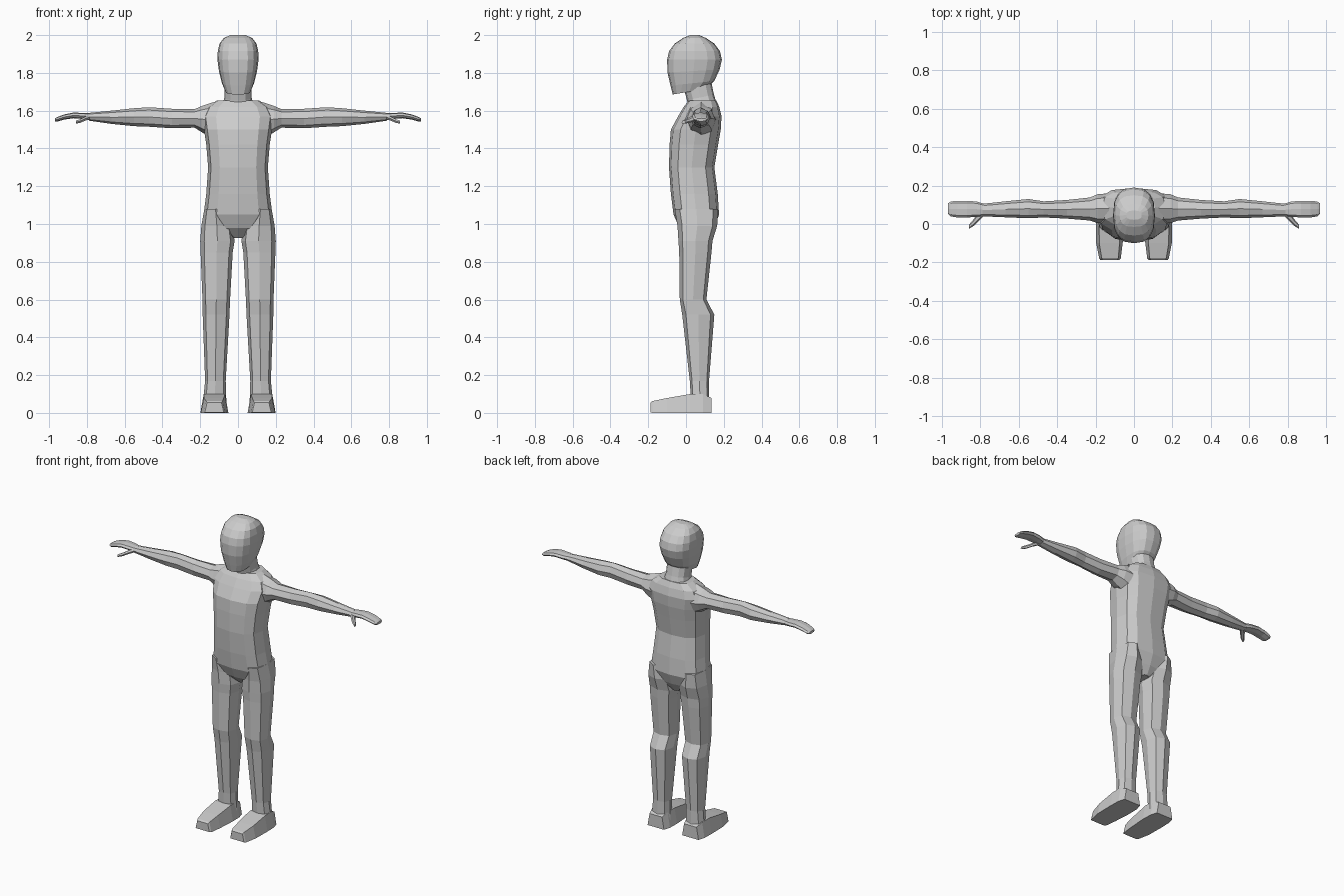
import bpy, bmesh
from math import sin, cos, pi, copysign


def loft(name, axis, sections, sides=12, power=2.0, taper=0.0, turn=0.0, mirror=False):
    """Skin superellipse rings along an axis.
    Each section: position, a_min, a_max, b_min, b_max, optional tilt along b."""
    bm = bmesh.new()
    rings = []
    for pos, a0, a1, b0, b1, *tilt in sections:
        t = tilt[0] if tilt else 0.0
        ring = []
        for i in range(sides):
            ang = 2 * pi * i / sides + turn
            u = copysign(abs(cos(ang)) ** (2 / power), cos(ang))
            v = copysign(abs(sin(ang)) ** (2 / power), sin(ang))
            a = (a0 + a1) / 2 + u * (a1 - a0) / 2 * (1 - taper * (v + 1) / 2)
            b = (b0 + b1) / 2 + v * (b1 - b0) / 2
            p = pos + t * v
            co = {'x': (p, a, b), 'y': (a, p, b), 'z': (a, b, p)}[axis]
            ring.append(bm.verts.new(co))
        rings.append(ring)
    for r, s in zip(rings, rings[1:]):
        for i in range(sides):
            j = (i + 1) % sides
            bm.faces.new((r[i], r[j], s[j], s[i]))
    bm.faces.new(rings[0])
    bm.faces.new(rings[-1])
    bmesh.ops.recalc_face_normals(bm, faces=bm.faces)
    mesh = bpy.data.meshes.new(name)
    bm.to_mesh(mesh)
    bm.free()
    ob = bpy.data.objects.new(name, mesh)
    bpy.context.collection.objects.link(ob)
    if mirror:
        m = ob.modifiers.new("mirror", 'MIRROR')
        m.use_mirror_merge = False
    return ob


def centred(rows):
    """Turn (z, half width, y_min, y_max, tilt) rows into loft sections."""
    return [(z, -w, w, y0, y1, *t) for z, w, y0, y1, *t in rows]


# Torso, from crotch to shoulders
loft("torso", 'z', centred([
    (0.925, 0.025, 0.02, 0.12),
    (0.98, 0.11, -0.035, 0.15),
    (1.05, 0.182, -0.066, 0.175),
    (1.16, 0.168, -0.08, 0.168),
    (1.30, 0.158, -0.09, 0.15),
    (1.42, 0.168, -0.087, 0.17),
    (1.50, 0.18, -0.08, 0.184),
    (1.57, 0.19, -0.042, 0.188),
    (1.62, 0.165, -0.012, 0.176),
    (1.655, 0.11, 0.015, 0.16)]), power=2.8)

# Neck, leaning forward
loft("neck", 'z', centred([
    (1.62, 0.085, 0.015, 0.165, 0.01),
    (1.67, 0.072, 0.005, 0.148, 0.015),
    (1.76, 0.072, -0.02, 0.13, 0.01)]), power=2.4)

# Head, with a tilted jaw line
loft("head", 'z', centred([
    (1.70, 0.066, -0.07, 0.105, 0.014),
    (1.745, 0.085, -0.082, 0.15, 0.012),
    (1.81, 0.101, -0.098, 0.178, 0.008),
    (1.87, 0.109, -0.1, 0.19),
    (1.915, 0.107, -0.09, 0.18),
    (1.955, 0.098, -0.06, 0.15),
    (1.985, 0.075, -0.015, 0.105),
    (2.0, 0.04, 0.022, 0.07)]), sides=16, power=2.6)

# Arms
loft("arm", 'x', [
    (0.13, 0.0, 0.16, 1.45, 1.645),
    (0.19, 0.005, 0.155, 1.485, 1.625),
    (0.23, 0.018, 0.138, 1.51, 1.608),
    (0.35, 0.028, 0.125, 1.507, 1.61),
    (0.47, 0.034, 0.118, 1.515, 1.618),
    (0.55, 0.03, 0.13, 1.518, 1.613),
    (0.67, 0.035, 0.118, 1.53, 1.6),
    (0.79, 0.04, 0.105, 1.547, 1.588)], sides=8, mirror=True)

# Hands, slightly cupped
loft("hand", 'x', [
    (0.78, 0.042, 0.105, 1.55, 1.586),
    (0.82, 0.037, 0.117, 1.556, 1.588),
    (0.87, 0.034, 0.121, 1.56, 1.59),
    (0.92, 0.034, 0.121, 1.553, 1.58),
    (0.955, 0.04, 0.117, 1.543, 1.567),
    (0.968, 0.052, 0.108, 1.543, 1.56)], sides=8, power=2.5, mirror=True)
loft("thumb", 'x', [
    (0.785, 0.04, 0.085, 1.552, 1.58),
    (0.81, 0.014, 0.06, 1.545, 1.57),
    (0.835, -0.01, 0.025, 1.534, 1.557),
    (0.858, -0.024, -0.002, 1.53, 1.548)], sides=6, mirror=True)

# Legs
loft("leg", 'z', [
    (1.08, 0.06, 0.178, -0.06, 0.17),
    (0.99, 0.03, 0.194, -0.045, 0.165),
    (0.91, 0.018, 0.2, -0.04, 0.14),
    (0.85, 0.028, 0.198, -0.036, 0.135),
    (0.60, 0.042, 0.188, -0.033, 0.108),
    (0.52, 0.045, 0.187, -0.02, 0.15),
    (0.17, 0.065, 0.174, 0.02, 0.122),
    (0.09, 0.063, 0.182, 0.025, 0.122),
    (0.02, 0.058, 0.192, 0.02, 0.134)], sides=8, power=2.6, mirror=True)

# Feet, sloping down to blunt toes
loft("foot", 'y', [
    (0.134, 0.065, 0.185, 0.0, 0.08),
    (0.09, 0.052, 0.198, 0.0, 0.1),
    (0.02, 0.05, 0.2, 0.0, 0.1),
    (-0.10, 0.058, 0.198, 0.0, 0.079),
    (-0.178, 0.068, 0.182, 0.0, 0.063),
    (-0.188, 0.075, 0.176, 0.003, 0.055)],
    sides=4, power=60, taper=0.24, turn=pi / 4, mirror=True)
